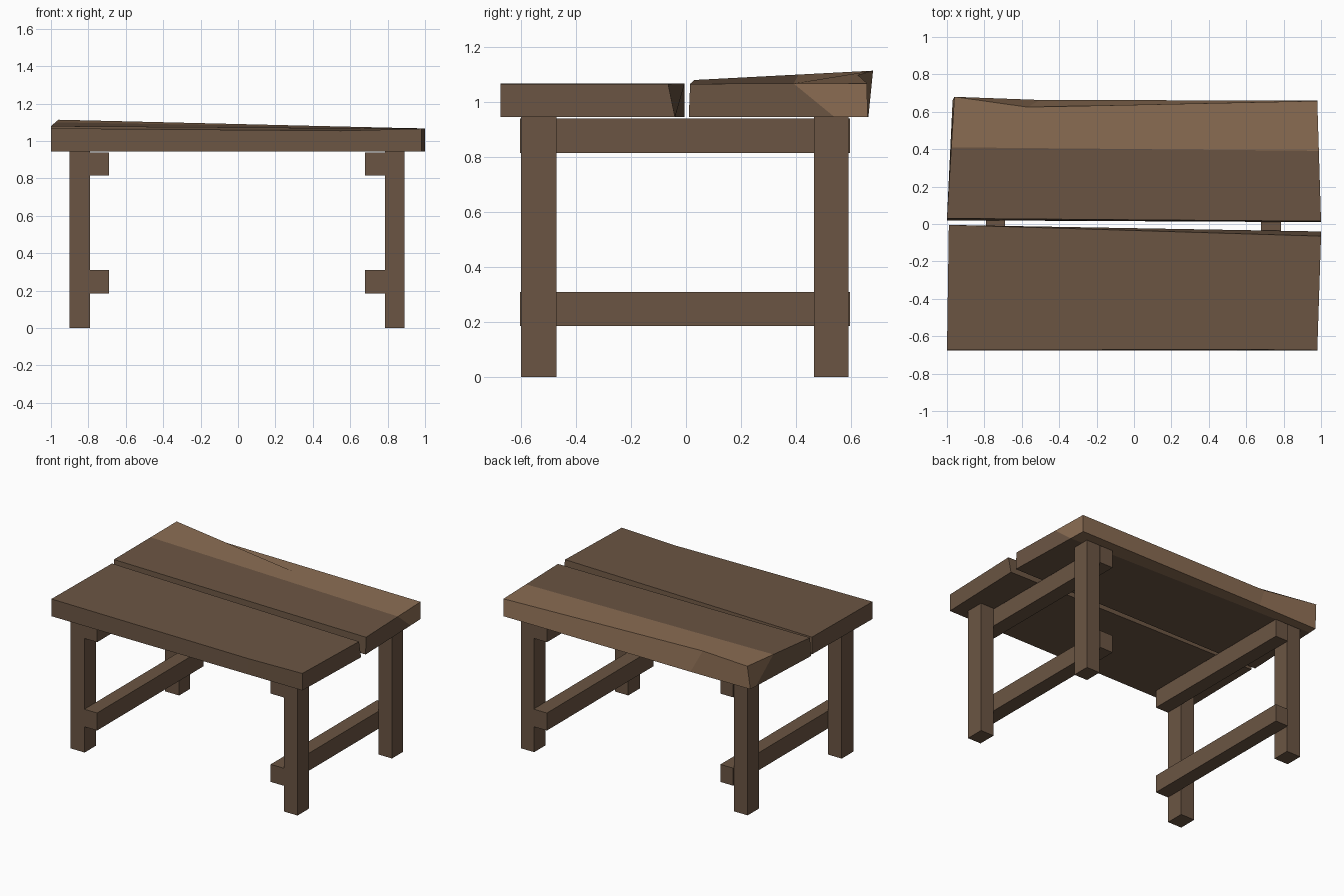
import bpy
import bmesh
from mathutils import Vector

cube = bpy.data.objects.get("Cube")
if cube:
    bpy.data.objects.remove(cube, do_unlink=True)


def make_material(name, colour):
    mat = bpy.data.materials.new(name)
    mat.use_nodes = True
    mat.diffuse_color = colour
    mat.node_tree.nodes["Principled BSDF"].inputs["Base Color"].default_value = colour
    return mat


dark_wood = make_material("dark wood", (0.147, 0.091, 0.056, 1))
light_wood = make_material("light wood", (0.258, 0.153, 0.087, 1))


def prism(name, bottom, top, cut=None):
    """Join a bottom and a top outline; faces behind the cut plane become light wood."""
    bm = bmesh.new()
    low = [bm.verts.new(p) for p in bottom]
    high = [bm.verts.new(p) for p in top]
    bm.faces.new(low[::-1])
    bm.faces.new(high)
    n = len(low)
    for i in range(n):
        j = (i + 1) % n
        bm.faces.new((low[i], low[j], high[j], high[i]))
    if cut:
        a, b, c = (Vector(p) for p in cut)
        normal = (b - a).cross(c - a)
        if normal.y < 0:
            normal.negate()
        bmesh.ops.bisect_plane(bm, geom=bm.verts[:] + bm.edges[:] + bm.faces[:],
                               plane_co=a, plane_no=normal)
        for f in bm.faces:
            f.material_index = int((f.calc_center_median() - a).dot(normal) > 0)
    bmesh.ops.recalc_face_normals(bm, faces=bm.faces[:])
    mesh = bpy.data.meshes.new(name)
    bm.to_mesh(mesh)
    bm.free()
    mesh.materials.append(dark_wood)
    if cut:
        mesh.materials.append(light_wood)
    obj = bpy.data.objects.new(name, mesh)
    bpy.context.collection.objects.link(obj)
    return obj


def box(name, x, y, z):
    outline = [(x[0], y[0]), (x[1], y[0]), (x[1], y[1]), (x[0], y[1])]
    prism(name, [(*p, z[0]) for p in outline], [(*p, z[1]) for p in outline])


# Front plank, with a tapered inner edge
base = 0.945
prism("front_plank",
      [(-1, -0.675, base), (0.55, -0.675, base), (0.98, -0.675, base),
       (1, -0.04, base), (-0.99, -0.005, base)],
      [(-1, -0.675, 1.068), (0.55, -0.67, 1.055), (0.98, -0.675, 1.066),
       (1, -0.065, 1.066), (-0.99, -0.005, 1.068)])

# Back plank, warped up at one corner, with a paler back edge
prism("back_plank",
      [(-1, 0.02, base), (1, 0.01, base), (0.98, 0.66, base),
       (-0.5, 0.663, base), (-0.97, 0.66, base)],
      [(-1, 0.03, 1.08), (1, 0.015, 1.066), (0.98, 0.658, 1.068),
       (-0.57, 0.625, 1.098), (-0.96, 0.68, 1.114)],
      cut=[(-1, 0.6, base), (1, 0.54, base), (0, 0.405, 1.08)])

# Legs and the two cross rails at each end
sides = {"right": ((-0.9, -0.79), (-0.79, -0.69)),
         "left": ((0.785, 0.89), (0.68, 0.785))}
for side, (leg_x, rail_x) in sides.items():
    box(f"front_{side}_leg", leg_x, (-0.6, -0.47), (0, base))
    box(f"back_{side}_leg", leg_x, (0.465, 0.59), (0, base))
    box(f"lower_{side}_rail", rail_x, (-0.603, 0.597), (0.185, 0.31))
    box(f"upper_{side}_rail", rail_x, (-0.603, 0.597), (0.815, 0.94))
